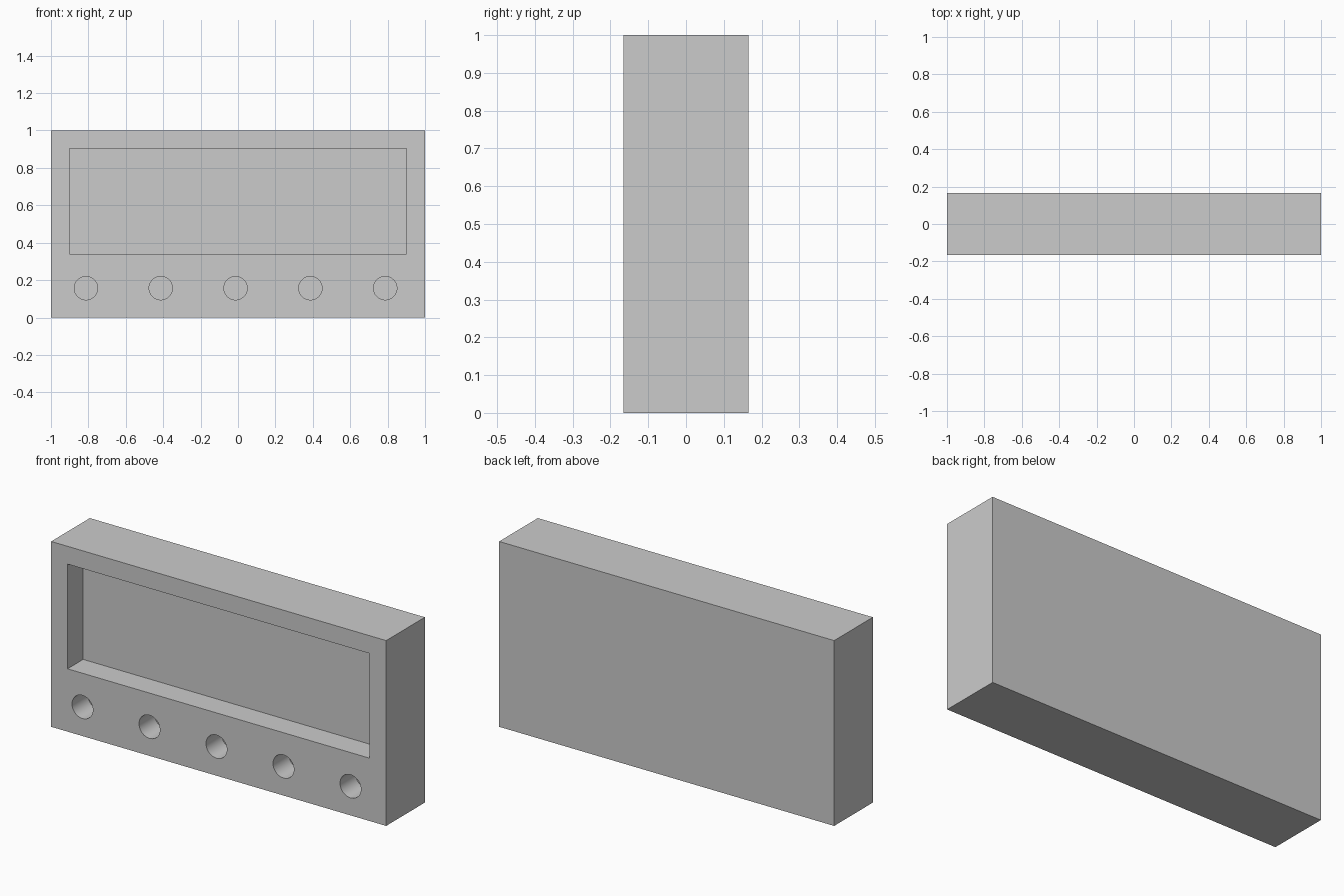
import bpy, math

if "Cube" in bpy.data.objects:
    bpy.data.objects.remove(bpy.data.objects["Cube"])

W, D, H = 2.0, 0.33, 1.0
FRONT = -D / 2
DEPTH = 0.133      # recess depth of screen and button holes
OVER = 0.1         # how far cutters stick out in front


def box(name, x0, x1, y0, y1, z0, z1):
    bpy.ops.mesh.primitive_cube_add(
        size=1, location=((x0 + x1) / 2, (y0 + y1) / 2, (z0 + z1) / 2))
    ob = bpy.context.object
    ob.name = name
    ob.scale = (x1 - x0, y1 - y0, z1 - z0)
    bpy.ops.object.transform_apply(location=False, rotation=False, scale=True)
    return ob


def carve(target, cutter):
    mod = target.modifiers.new("cut", 'BOOLEAN')
    mod.operation = 'DIFFERENCE'
    mod.solver = 'EXACT'
    mod.object = cutter
    bpy.context.view_layer.objects.active = target
    bpy.ops.object.modifier_apply(modifier=mod.name)
    bpy.data.objects.remove(cutter)


# Solid casing
casing = box("casing", -W / 2, W / 2, -D / 2, D / 2, 0, H)

# Rectangular display recess
carve(casing, box("display_cutter", -0.902, 0.90,
                  FRONT - OVER, FRONT + DEPTH, 0.339, 0.904))

# Row of five round button holes
for i in range(5):
    bpy.ops.mesh.primitive_cylinder_add(
        vertices=48, radius=0.0625, depth=DEPTH + OVER,
        location=(-0.813 + 0.4 * i, FRONT + (DEPTH - OVER) / 2, 0.157),
        rotation=(math.pi / 2, 0, 0))
    hole = bpy.context.object
    hole.name = "button_hole_cutter"
    carve(casing, hole)

# Smooth hole walls, sharp edges elsewhere
bpy.ops.object.select_all(action='DESELECT')
casing.select_set(True)
bpy.context.view_layer.objects.active = casing
bpy.ops.object.shade_smooth_by_angle(angle=math.radians(30))
